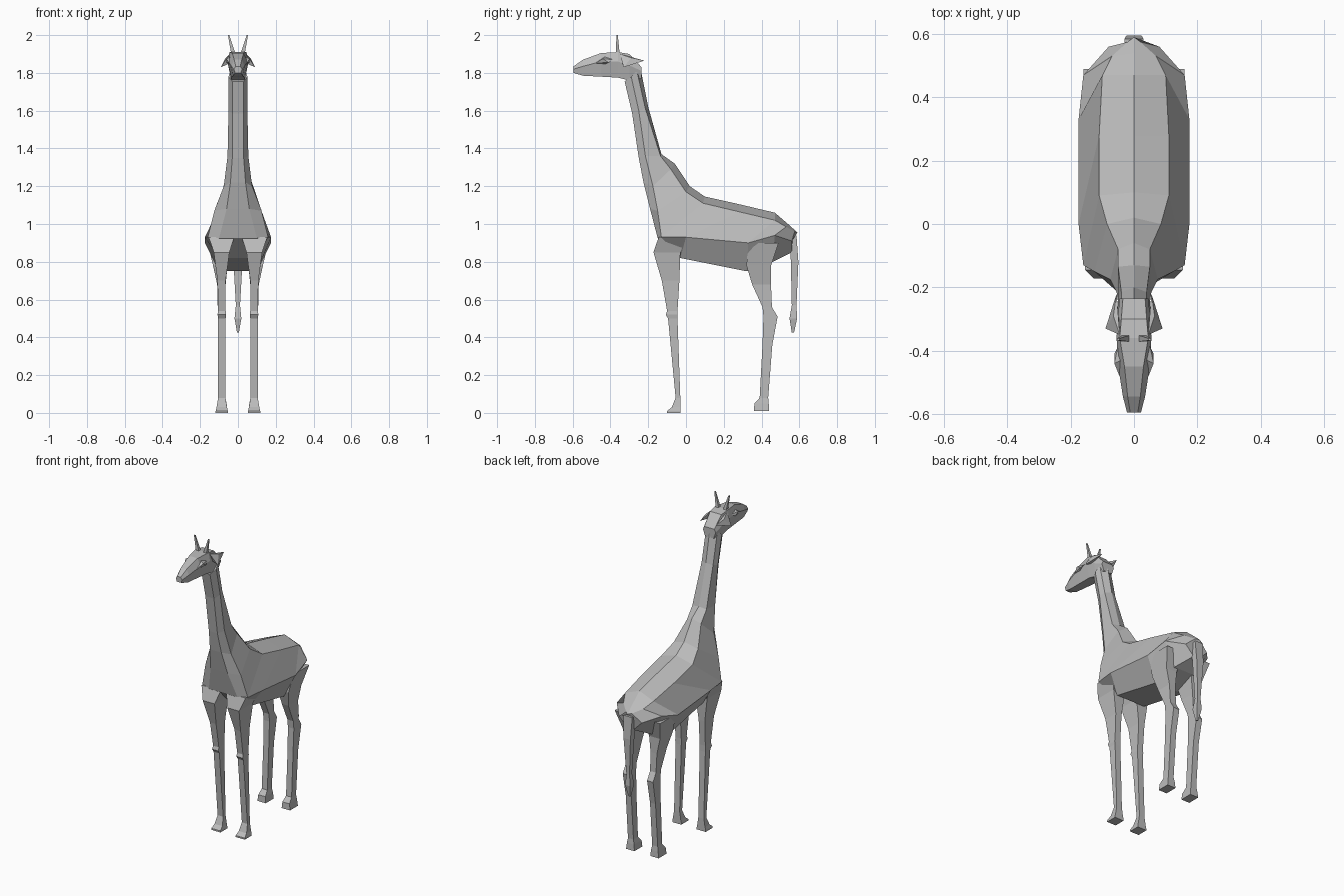
import bpy, bmesh

hide = bpy.data.materials.new("plain_grey")
hide.diffuse_color = (0.5, 0.5, 0.5, 1)


def finish(name, bm):
    bmesh.ops.recalc_face_normals(bm, faces=bm.faces)
    me = bpy.data.meshes.new(name)
    bm.to_mesh(me)
    bm.free()
    me.materials.append(hide)
    ob = bpy.data.objects.new(name, me)
    bpy.context.collection.objects.link(ob)
    return ob


def loft(name, rings):
    """Skin a series of equal-sized point rings and cap both ends."""
    bm = bmesh.new()
    vs = [[bm.verts.new(p) for p in r] for r in rings]
    n = len(rings[0])
    for a, b in zip(vs, vs[1:]):
        for i in range(n):
            j = (i + 1) % n
            bm.faces.new((a[i], a[j], b[j], b[i]))
    bm.faces.new(vs[0])
    bm.faces.new(vs[-1])
    return finish(name, bm)


def hull(name, pts):
    bm = bmesh.new()
    for p in pts:
        bm.verts.new(p)
    bmesh.ops.convex_hull(bm, input=bm.verts)
    return finish(name, bm)


def box_ring(z, y0, y1, x0, x1, s=1):
    return [(s * x0, y0, z), (s * x1, y0, z), (s * x1, y1, z), (s * x0, y1, z)]


# Neck and trunk: ridge (y, z), then upper, middle and lower side points (x, y, z)
trunk = [
    (-.24, 1.82, .040, -.26, 1.81, .050, -.29, 1.78, .03, -.325, 1.755),
    (-.20, 1.62, .040, -.215, 1.61, .050, -.25, 1.60, .03, -.285, 1.585),
    (-.13, 1.37, .050, -.135, 1.36, .055, -.215, 1.36, .03, -.25, 1.35),
    (-.06, 1.32, .050, -.08, 1.29, .075, -.175, 1.20, .04, -.225, 1.22),
    (.02, 1.20, .085, 0, 1.17, .125, -.15, 1.07, .06, -.19, 1.08),
    (.10, 1.145, .11, .09, 1.11, .160, -.13, .93, .10, -.15, .925),
    (.28, 1.105, .11, .28, 1.065, .175, 0, .93, .10, -.03, .82),
    (.47, 1.06, .10, .47, 1.02, .175, .33, .90, .10, .32, .75),
    (.54, 1.00, .07, .53, .985, .160, .47, .94, .08, .46, .80),
    (.59, .955, .02, .575, .96, .080, .56, .91, .02, .56, .85),
]
rings = []
for r in trunk:
    side = [r[2:5], r[5:8], r[8:11]]
    rings.append([(0, r[0], r[1])] + side + [(-x, y, z) for x, y, z in reversed(side)])
loft("neck_and_trunk", rings)

# Head: y, top/middle/bottom height, top/middle/bottom half width
head = [
    (-.595, 1.835, 1.82, 1.80, .012, .022, .015),
    (-.545, 1.87, 1.835, 1.785, .020, .035, .025),
    (-.45, 1.905, 1.86, 1.78, .030, .050, .030),
    (-.36, 1.91, 1.86, 1.775, .045, .055, .035),
    (-.30, 1.90, 1.84, 1.76, .040, .052, .035),
    (-.235, 1.83, 1.81, 1.77, .035, .045, .030),
]
rings = []
for y, zt, zm, zb, wt, wm, wb in head:
    side = [(wt, y, zt), (wm, y, zm), (wb, y, zb)]
    rings.append(side + [(-x, b, z) for x, b, z in reversed(side)])
loft("head", rings)

# Leg sections: z, front y, back y, inner x, outer x
front_leg = [
    (.93, -.145, 0, .02, .155), (.85, -.172, -.03, .045, .128),
    (.70, -.128, -.035, .065, .108), (.54, -.100, -.045, .065, .105),
    (.52, -.107, -.045, .063, .108), (.50, -.095, -.045, .065, .105),
    (.08, -.055, -.03, .066, .105), (.03, -.075, -.03, .058, .113),
    (.01, -.10, -.03, .054, .118), (0, -.10, -.03, .054, .118),
]
rear_leg = [
    (.90, .33, .49, .04, .160), (.78, .32, .45, .055, .132),
    (.68, .35, .45, .065, .110), (.56, .405, .455, .065, .107),
    (.51, .41, .485, .065, .107), (.36, .405, .457, .066, .105),
    (.08, .39, .435, .066, .105), (.05, .362, .438, .060, .110),
    (.01, .36, .44, .056, .115),
]

for tag, s in (("left", 1), ("right", -1)):
    loft("front_leg_" + tag, [box_ring(*r, s) for r in front_leg])
    loft("rear_leg_" + tag, [box_ring(*r, s) for r in rear_leg])
    # Tapered horns leaning outwards
    loft("horn_" + tag, [box_ring(1.89, -.372, -.350, .010, .034, s),
                         box_ring(2.0, -.368, -.361, .046, .053, s)])
    # Drooping leaf-shaped ears
    hull("ear_" + tag, [(s * x, y, z) for x, y, z in (
        (.045, -.35, 1.90), (.055, -.22, 1.865), (.09, -.33, 1.83),
        (.045, -.33, 1.85), (.065, -.29, 1.88))])
    # Eye bumps under the brow
    hull("eye_" + tag, [(s * x, y, z) for x, y, z in (
        (.046, -.48, 1.852), (.062, -.44, 1.875), (.062, -.41, 1.855),
        (.040, -.43, 1.885), (.050, -.385, 1.87), (.045, -.43, 1.845))])

# Tail with a tufted tip: z, front y, back y, half width
tail = [(.94, .55, .585, .03), (.80, .555, .595, .024), (.57, .560, .585, .011),
        (.50, .548, .588, .018), (.425, .560, .572, .005)]
loft("tail", [box_ring(z, a, b, -w, w) for z, a, b, w in tail])
